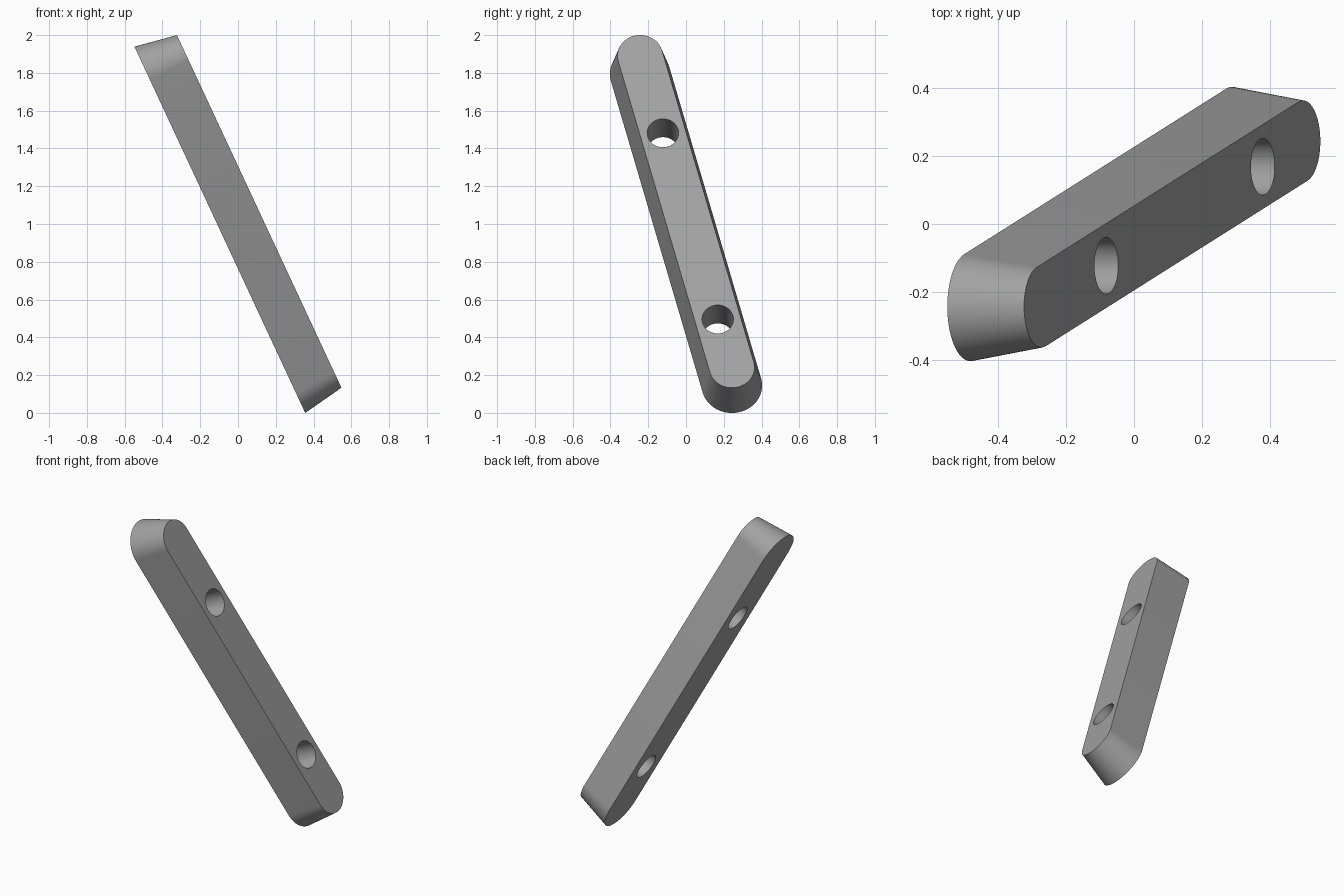
import bpy, bmesh, math
from mathutils import Matrix, Vector

if "Cube" in bpy.data.objects:
    bpy.data.objects.remove(bpy.data.objects["Cube"])

HALF = math.hypot(0.243, 0.910)      # half distance between end-arc centres
THICK = 0.23
R_BACK, R_FRONT = 0.16, 0.12         # drafted walls: wide back, narrow front
HOLE_R = 0.083
SEG = 32                             # steps per rounded end

# Leaning frame: local y runs along the bar, local z through its thickness
tilt = math.radians(25)
up = Vector((-math.sin(tilt), 0, math.cos(tilt)))
out = Vector((math.cos(tilt), 0, math.sin(tilt)))
frame = Matrix((Vector((0, 1, 0)), up, out)).transposed().to_4x4()
placement = (Matrix.Translation((0.008, 0, 1.018)) @ frame
             @ Matrix.Rotation(math.atan2(0.243, 0.910), 4, 'Z'))

grey = bpy.data.materials.new("plain grey")
grey.diffuse_color = (0.36, 0.36, 0.36, 1)
grey.use_nodes = True
grey.node_tree.nodes["Principled BSDF"].inputs["Base Color"].default_value = grey.diffuse_color


def stadium(r, z):
    """Rounded-end outline at height z."""
    pts = []
    for end in (0, 1):
        for i in range(SEG + 1):
            a = math.pi * (end + i / SEG)
            pts.append((r * math.cos(a), r * math.sin(a) + HALF * (1 - 2 * end), z))
    return pts


def make_object(name, bm):
    bmesh.ops.recalc_face_normals(bm, faces=bm.faces)
    bm.transform(placement)
    mesh = bpy.data.meshes.new(name)
    bm.to_mesh(mesh)
    bm.free()
    mesh.materials.append(grey)
    obj = bpy.data.objects.new(name, mesh)
    bpy.context.collection.objects.link(obj)
    return obj


# Tapered bar body
bm = bmesh.new()
back = [bm.verts.new(p) for p in stadium(R_BACK, -THICK / 2)]
front = [bm.verts.new(p) for p in stadium(R_FRONT, THICK / 2)]
bm.faces.new(back)
bm.faces.new(front)
n = len(back)
for i in range(n):
    j = (i + 1) % n
    bm.faces.new((back[i], back[j], front[j], front[i]))
bar = make_object("drilled_bar", bm)

# Two straight through holes
bm = bmesh.new()
for y in (0.474, -0.652):
    bmesh.ops.create_cone(bm, cap_ends=True, segments=64, radius1=HOLE_R,
                          radius2=HOLE_R, depth=THICK * 2,
                          matrix=Matrix.Translation((0, y, 0)))
cutter = make_object("hole_cutter", bm)
cutter.hide_render = True

cut = bar.modifiers.new("holes", 'BOOLEAN')
cut.operation = 'DIFFERENCE'
cut.solver = 'EXACT'
cut.object = cutter
bpy.ops.object.select_all(action='DESELECT')
bpy.context.view_layer.objects.active = bar
bar.select_set(True)
bpy.ops.object.modifier_apply(modifier=cut.name)
bpy.data.objects.remove(cutter)
bpy.ops.object.shade_smooth_by_angle(angle=math.radians(30))
